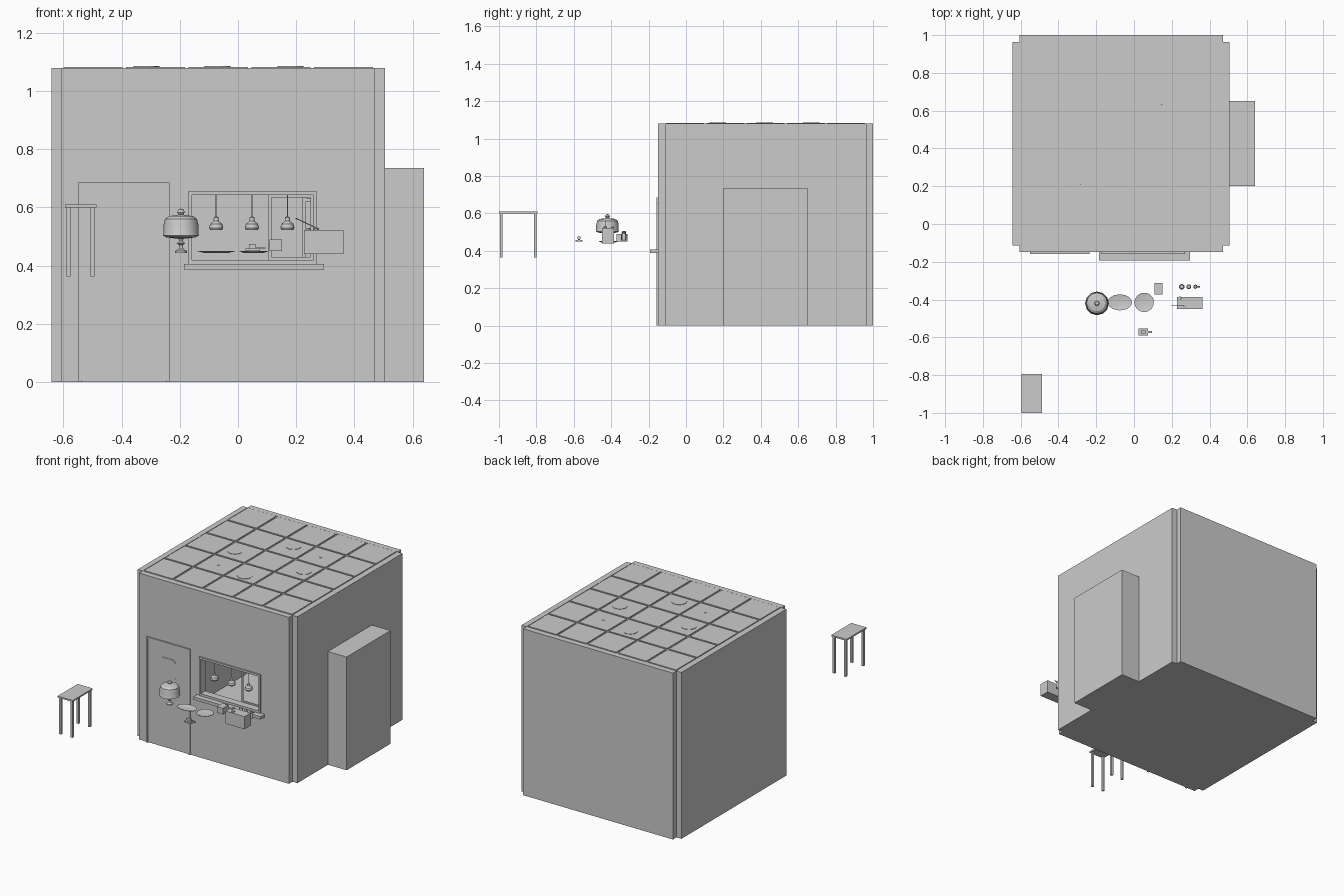
import bpy, bmesh, math
from mathutils import Vector

if "Cube" in bpy.data.objects:
    bpy.data.objects.remove(bpy.data.objects["Cube"])


def finish(name, bm, smooth=False):
    bmesh.ops.recalc_face_normals(bm, faces=bm.faces)
    me = bpy.data.meshes.new(name)
    bm.to_mesh(me)
    bm.free()
    ob = bpy.data.objects.new(name, me)
    bpy.context.collection.objects.link(ob)
    if smooth:
        bpy.context.view_layer.objects.active = ob
        ob.select_set(True)
        bpy.ops.object.shade_smooth_by_angle()
        ob.select_set(False)
    return ob


def box(name, x0, x1, y0, y1, z0, z1):
    bm = bmesh.new()
    bmesh.ops.create_cube(bm, size=1)
    for v in bm.verts:
        v.co = ((x0 + x1) / 2 + v.co.x * (x1 - x0),
                (y0 + y1) / 2 + v.co.y * (y1 - y0),
                (z0 + z1) / 2 + v.co.z * (z1 - z0))
    return finish(name, bm)


def extrude_y(bm, y):
    r = bmesh.ops.extrude_face_region(bm, geom=bm.faces[:])
    for v in r["geom"]:
        if isinstance(v, bmesh.types.BMVert):
            v.co.y = y


def ring(name, outer, inner, y0, y1):
    """Rectangular wall or frame with an opening, rects as x0, x1, z0, z1."""
    bm = bmesh.new()
    loops = [[bm.verts.new((r[i], y0, r[j])) for i, j in ((0, 2), (1, 2), (1, 3), (0, 3))]
             for r in (outer, inner)]
    for i in range(4):
        k = (i + 1) % 4
        bm.faces.new((loops[0][i], loops[0][k], loops[1][k], loops[1][i]))
    extrude_y(bm, y1)
    return finish(name, bm)


def lathe(name, profile, loc, sides=16, sx=1, sy=1):
    """Spin (radius, height) points around the vertical axis."""
    bm = bmesh.new()
    vs = [bm.verts.new((r, 0, z)) for r, z in profile]
    es = [bm.edges.new(p) for p in zip(vs, vs[1:])]
    bmesh.ops.spin(bm, geom=vs + es, cent=(0, 0, 0), axis=(0, 0, 1),
                   angle=math.tau, steps=sides)
    bmesh.ops.remove_doubles(bm, verts=bm.verts, dist=1e-5)
    for v in bm.verts:
        v.co = (loc[0] + v.co.x * sx, loc[1] + v.co.y * sy, loc[2] + v.co.z)
    return finish(name, bm, True)


def rod(name, a, b, r):
    bm = bmesh.new()
    a, b = Vector(a), Vector(b)
    d = b - a
    bmesh.ops.create_cone(bm, cap_ends=True, segments=8, radius1=r, radius2=r, depth=d.length)
    bmesh.ops.rotate(bm, verts=bm.verts, matrix=d.to_track_quat('Z', 'Y').to_matrix())
    bmesh.ops.translate(bm, verts=bm.verts, vec=(a + b) / 2)
    return finish(name, bm, True)


# Room shell
X0, X1, Y0, Y1, T, H = -0.606, 0.47, -0.113, 0.964, 0.036, 1.08
box("floor", X0, X1, Y0, Y1, 0, 0.006)
ring("front_wall", (X0, X1, 0, H), (-0.16, 0.262, 0.41, 0.645), Y0 - T, Y0)
box("back_wall", X0, X1, Y1, Y1 + T, 0, H)
box("left_wall", X0 - T, X0, Y0, Y1, 0, H)
box("right_wall", X1, X1 + T, Y0, Y1, 0, H)
box("side_annex", X1 + T, 0.64, 0.2, 0.65, 0, 0.735)

# Ceiling panel grid with recessed seams
box("ceiling_bars", X0, X1, Y0, Y1, 1.068, 1.077)
px, py = (X1 - X0) / 5, (Y1 - Y0) / 5
for i in range(5):
    for j in range(5):
        x, y = X0 + i * px, Y0 + j * py
        box("ceiling_tile", x + 0.006, x + px - 0.006, y + 0.006, y + py - 0.006, 1.07, 1.083)

# Recessed ceiling lights and sprinklers
for x, y in ((-0.315, 0.42), (-0.07, 0.67), (-0.07, 0.17), (0.18, 0.42)):
    lathe("ceiling_light", [(0, 1.062), (0.045, 1.062), (0.045, 1.0855), (0, 1.0855)], (x, y, 0), 24)
for x, y in ((-0.283, 0.205), (0.148, 0.637)):
    lathe("sprinkler", [(0, 1.055), (0.01, 1.055), (0.006, 1.085), (0, 1.085)], (x, y, 0), 8)

# Door with trim and rounded pane
box("door", -0.538, -0.246, -0.153, -0.149, 0.006, 0.676)
bm = bmesh.new()
outline = [(-0.55, 0), (-0.55, 0.686), (-0.235, 0.686), (-0.235, 0),
           (-0.246, 0), (-0.246, 0.676), (-0.538, 0.676), (-0.538, 0)]
bm.faces.new([bm.verts.new((x, -0.158, z)) for x, z in outline])
extrude_y(bm, -0.149)
finish("door_trim", bm)
bm = bmesh.new()
pts = []
for q, (cx, cz) in enumerate(((-0.367, 0.557), (-0.423, 0.557), (-0.423, 0.477), (-0.367, 0.477))):
    for k in range(6):
        t = (q + k / 5) * math.pi / 2
        pts.append(bm.verts.new((cx + 0.027 * math.cos(t), -0.156, cz + 0.027 * math.sin(t))))
bm.faces.new(pts)
extrude_y(bm, -0.15)
finish("door_pane", bm)

# Serving window, sill and sliding sash
ring("window_frame", (-0.171, 0.27, 0.405, 0.656), (-0.158, 0.259, 0.42, 0.643), -0.158, -0.11)
box("window_sill", -0.186, 0.296, -0.192, -0.11, 0.387, 0.406)
ring("sliding_sash", (0.105, 0.259, 0.42, 0.643), (0.115, 0.25, 0.43, 0.634), -0.113, -0.107)

# Pendant lamps in the window
for x in (-0.075, 0.048, 0.17):
    lathe("pendant_shade", [(0, 0.535), (0.021, 0.523), (0.024, 0.53), (0.021, 0.543), (0.009, 0.553),
                            (0.008, 0.566), (0, 0.57)], (x, -0.133, 0))
    rod("pendant_cord", (x, -0.133, 0.565), (x, -0.133, 0.645), 0.0018)

# Free-standing table
box("table_top", -0.595, -0.487, -1.0, -0.795, 0.6, 0.61)
for x in (-0.589, -0.507):
    for y in (-0.994, -0.814):
        box("table_leg", x, x + 0.014, y, y + 0.014, 0.363, 0.6)

# Cake stand with dome
c = (-0.196, -0.42, 0)
lathe("cake_stand", [(0, 0.444), (0.021, 0.444), (0.02, 0.45), (0.008, 0.457), (0.006, 0.47),
                     (0.014, 0.477), (0.007, 0.484), (0.008, 0.492), (0.05, 0.497), (0.06, 0.503),
                     (0, 0.503)], c, 12)
lathe("cake_dome", [(0.063, 0.503), (0.06, 0.51), (0.06, 0.54), (0.055, 0.56), (0.042, 0.57),
                    (0.012, 0.574), (0.006, 0.576)], c, 12)
lathe("dome_knob", [(0, 0.572), (0.007, 0.574), (0.013, 0.583), (0.01, 0.592), (0, 0.596)], c, 12)

# Serving plates
dish = [(0, 0.443), (0.6, 0.443), (1, 0.449), (1, 0.451), (0.6, 0.447), (0, 0.447)]
lathe("oval_platter", dish, (-0.075, -0.415, 0), 32, 0.064, 0.042)
lathe("round_plate", dish, (0.054, -0.415, 0), 32, 0.051, 0.051)

# Small counter items
box("receipt_tray", 0.025, 0.075, -0.59, -0.553, 0.45, 0.458)
box("tray_slip", 0.036, 0.095, -0.577, -0.567, 0.458, 0.463)
box("tray_clip", 0.038, 0.06, -0.58, -0.564, 0.463, 0.475)
box("napkin_block", 0.108, 0.152, -0.372, -0.313, 0.45, 0.49)
for x, r in ((0.253, 0.015), (0.29, 0.013), (0.325, 0.011)):
    lathe("spice_jar", [(0, 0.455), (r, 0.455), (r, 0.485), (r * 0.7, 0.491), (r * 0.8, 0.494),
                        (r * 0.7, 0.504), (0, 0.505)], (x, -0.332, 0), 12)
rod("jar_spout", (0.325, -0.332, 0.495), (0.349, -0.332, 0.5), 0.003)

# Caddy box with lever
box("caddy_box", 0.227, 0.362, -0.45, -0.386, 0.44, 0.522)
lathe("caddy_knob", [(0, 0.52), (0.01, 0.522), (0.01, 0.528), (0, 0.532)], (0.268, -0.432, 0), 10)
rod("caddy_lever", (0.268, -0.432, 0.53), (0.198, -0.432, 0.563), 0.0018)
lathe("caddy_cap", [(0, 0.52), (0.009, 0.521), (0.008, 0.527), (0, 0.53)], (0.243, -0.392, 0), 10)

# Shelf rack seen through the window
for x in (0.22, 0.36):
    for y in (0.72, 0.94):
        box("rack_post", x, x + 0.014, y, y + 0.014, 0.006, 0.635)
for z in (0.15, 0.38, 0.62):
    box("rack_shelf", 0.22, 0.374, 0.72, 0.954, z, z + 0.012)
